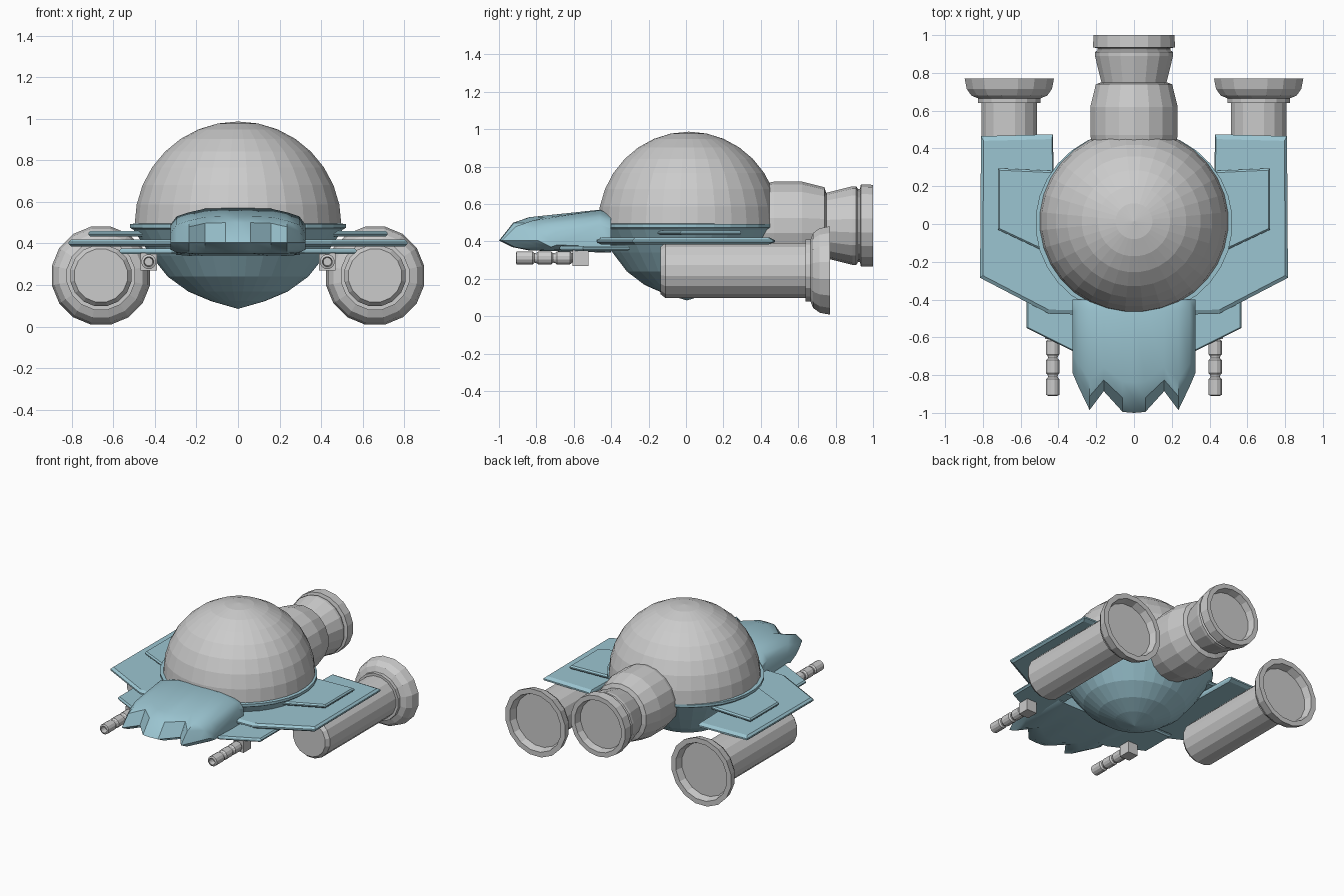
import bpy, bmesh, math
from mathutils import Vector

if "Cube" in bpy.data.objects:
    bpy.data.objects.remove(bpy.data.objects["Cube"])

teal = bpy.data.materials.new("teal_paint")
teal.diffuse_color = (0.33, 0.56, 0.64, 1)
teal.use_nodes = True
teal.node_tree.nodes["Principled BSDF"].inputs["Base Color"].default_value = teal.diffuse_color


def finish(name, bm, mat=None):
    bmesh.ops.remove_doubles(bm, verts=bm.verts, dist=1e-5)
    bmesh.ops.recalc_face_normals(bm, faces=bm.faces)
    me = bpy.data.meshes.new(name)
    bm.to_mesh(me)
    bm.free()
    ob = bpy.data.objects.new(name, me)
    bpy.context.collection.objects.link(ob)
    if mat:
        me.materials.append(mat)
    return ob


def loft(name, rings, mat=None):
    """Skin equal-length closed rings and cap both ends."""
    bm = bmesh.new()
    rows = [[bm.verts.new(p) for p in r] for r in rings]
    n = len(rows[0])
    for a, b in zip(rows, rows[1:]):
        for i in range(n):
            j = (i + 1) % n
            bm.faces.new((a[i], a[j], b[j], b[i]))
    bm.faces.new(rows[0])
    bm.faces.new(rows[-1])
    return finish(name, bm, mat)


def turned(name, profile, centre, axis, sides, mat=None, ysquash=1.0):
    """Round part from (radius, distance) points along the y or z axis."""
    rings = []
    for r, d in profile:
        ring = []
        for i in range(sides):
            t = 2 * math.pi * (i + 0.5) / sides
            u, v = r * math.cos(t), r * math.sin(t)
            p = Vector((u, d, v)) if axis == 'y' else Vector((u, v * ysquash, d))
            ring.append(p + Vector(centre))
        rings.append(ring)
    return loft(name, rings, mat)


def plate(name, outline, z, half, side):
    """Flat panel with bevelled edges."""
    c = sum((Vector(p) for p in outline), Vector((0, 0))) / len(outline)
    rings = []
    for dz, f in ((-half, 0.95), (-half * 0.3, 1), (half * 0.3, 1), (half, 0.95)):
        rings.append([(side * (c.x + (x - c.x) * f), c.y + (y - c.y) * f, z + dz)
                      for x, y in outline])
    return loft(name, rings, teal)


# Dome and pointed lower hull
dome = [(0.5 * math.cos(math.radians(a * 5.625 * 2)), 0.49 + 0.497 * math.sin(math.radians(a * 11.25)))
        for a in range(8)] + [(0.0005, 0.987)]
turned("dome", dome, (0, 0.015, 0), 'z', 32, None, 0.975)
turned("lower_hull", [(0.0005, 0.085), (0.13, 0.122), (0.24, 0.168), (0.34, 0.24), (0.42, 0.34),
                      (0.475, 0.42), (0.505, 0.465), (0.522, 0.475), (0.522, 0.494), (0.48, 0.496)],
       (0, 0.005, 0), 'z', 32, teal, 0.95)

# Lobed nose: one side-on loop per column across the width
half_cols = [(0.0, -1.0, 0.57, 0.34), (0.06, -0.995, 0.57, 0.34), (0.16, -0.885, 0.567, 0.34),
             (0.235, -0.985, 0.55, 0.34), (0.295, -0.86, 0.53, 0.345), (0.325, -0.79, 0.49, 0.37)]
cols = [(-x, t, a, b) for x, t, a, b in reversed(half_cols[1:])] + half_cols
loops = []
for x, tip, top, low in cols:
    mid = -0.46 + 0.7 * (tip + 0.46)
    near = -0.46 + 0.86 * (tip + 0.46)
    loops.append([(x, -0.4, top - 0.02), (x, -0.46, top), (x, mid, top - 0.04),
                  (x, near, top - 0.07), (x, tip, 0.405), (x, tip + 0.07, 0.37),
                  (x, mid, low + 0.012), (x, -0.4, low)])
nose = loft("nose", loops, teal)
bpy.context.view_layer.objects.active = nose
nose.select_set(True)
bpy.ops.object.shade_smooth_by_angle(angle=math.radians(35))
nose.select_set(False)

# Rear main engine with collar and nozzle
turned("main_engine", [(0.2, 0.3), (0.235, 0.47), (0.235, 0.62), (0.21, 0.72), (0.205, 0.74),
                       (0.175, 0.75), (0.21, 0.89), (0.21, 0.91), (0.195, 0.92), (0.195, 0.93),
                       (0.22, 0.935), (0.218, 1.0), (0.185, 1.0), (0.175, 0.95)],
       (0, 0, 0.485), 'y', 18)

for side, label in ((1, "right"), (-1, "left")):
    # Three stacked wing panels
    plate("wing_" + label, [(0.43, 0.475), (0.81, 0.465), (0.815, -0.285), (0.45, -0.475),
                            (0.25, -0.48), (0.42, 0.1)], 0.402, 0.018, side)
    plate("upper_wing_panel_" + label, [(0.4, 0.28), (0.72, 0.295), (0.72, -0.03),
                                        (0.4, -0.18)], 0.447, 0.013, side)
    plate("front_wing_panel_" + label, [(0.25, -0.3), (0.57, -0.3), (0.57, -0.55),
                                        (0.32, -0.675), (0.25, -0.675)], 0.363, 0.013, side)

    # Side engine with flared nozzle
    turned("side_engine_" + label, [(0.13, -0.135), (0.15, -0.11), (0.15, 0.64), (0.168, 0.64),
                                    (0.168, 0.665), (0.205, 0.68), (0.23, 0.715), (0.241, 0.77),
                                    (0.205, 0.77), (0.19, 0.72)],
           (side * 0.66, 0, 0.245), 'y', 16)

    # Gun: mounting block and ringed barrel with hollow muzzle
    bpy.ops.mesh.primitive_cube_add(size=1, location=(side * 0.43, -0.565, 0.312))
    block = bpy.context.object
    block.name = "gun_mount_" + label
    block.scale = (0.08, 0.085, 0.085)
    barrel = [(0.03, -0.58)]
    for y in (-0.61, -0.71, -0.81):
        barrel += [(0.026, y), (0.036, y - 0.01), (0.036, y - 0.08), (0.028, y - 0.09)]
    barrel += [(0.036, -0.905), (0.024, -0.91), (0.02, -0.87)]
    del barrel[-4]
    turned("gun_barrel_" + label, barrel, (side * 0.43, 0, 0.312), 'y', 12)
